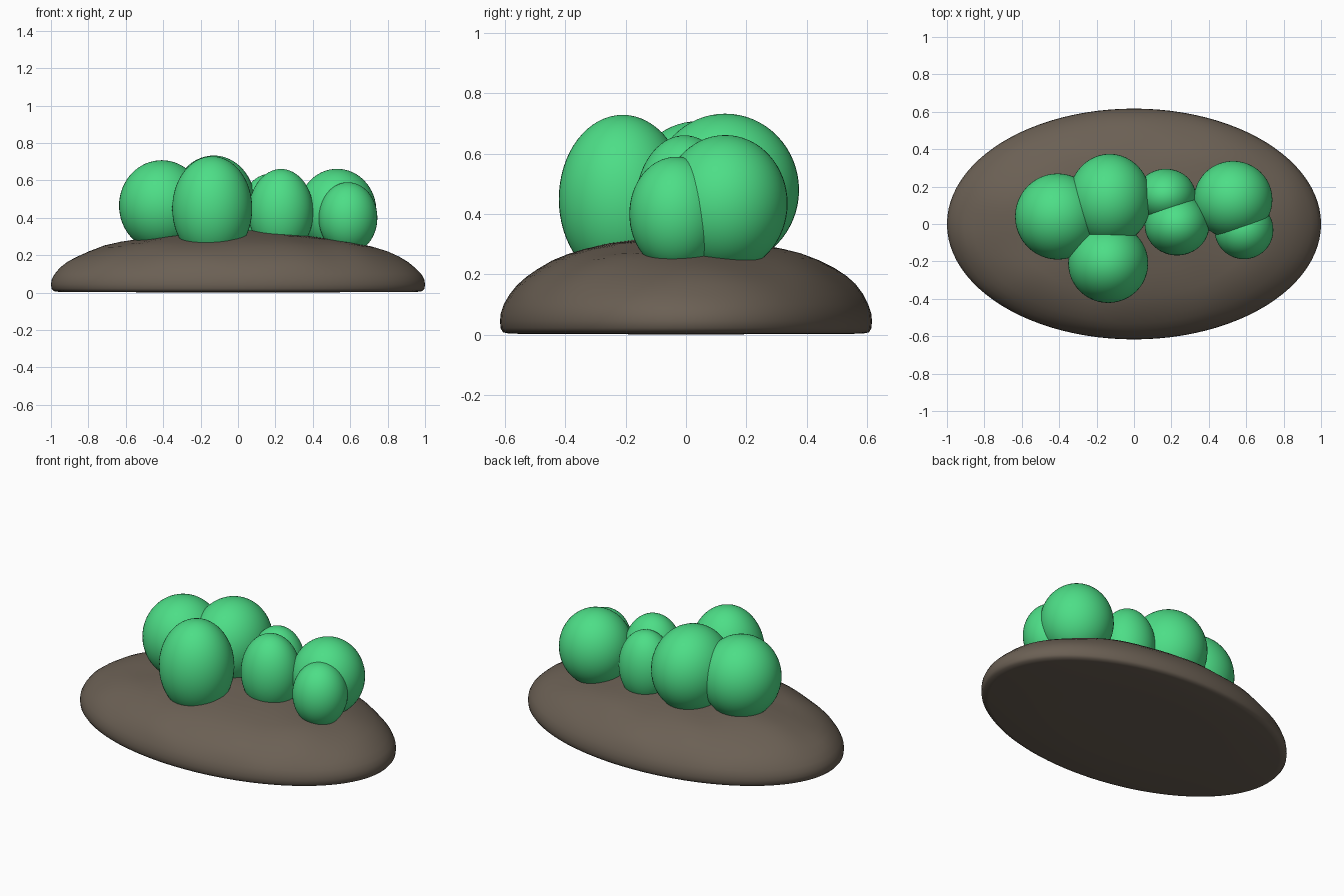
import bpy, bmesh, math
from mathutils import Vector, noise

if "Cube" in bpy.data.objects:
    bpy.data.objects.remove(bpy.data.objects["Cube"])


def material(name, rgb):
    m = bpy.data.materials.new(name)
    m.diffuse_color = (*rgb, 1)
    m.use_nodes = True
    m.node_tree.nodes["Principled BSDF"].inputs["Base Color"].default_value = m.diffuse_color
    return m


rock_mat = material("brown rock", (0.147, 0.117, 0.089))
green_mat = material("bright green", (0.074, 0.73, 0.242))


def finish(bm, name, mat):
    bmesh.ops.recalc_face_normals(bm, faces=bm.faces)
    me = bpy.data.meshes.new(name)
    bm.to_mesh(me)
    bm.free()
    me.materials.append(mat)
    me.shade_smooth()
    ob = bpy.data.objects.new(name, me)
    bpy.context.collection.objects.link(ob)
    return ob


# Low oval rock mound: elliptical rings following a dome profile
profile = [(0.08, 0.333), (0.18, 0.325), (0.3, 0.311), (0.42, 0.3), (0.55, 0.282),
           (0.64, 0.266), (0.72, 0.247), (0.8, 0.219), (0.86, 0.193), (0.91, 0.165),
           (0.95, 0.133), (0.98, 0.1), (0.996, 0.07), (1.0, 0.045), (0.997, 0.022),
           (0.985, 0.008), (0.95, 0.003), (0.5, 0.002)]
SEG = 96
bm = bmesh.new()
rings = []
for r, z in profile:
    ring = []
    for i in range(SEG):
        a = 2 * math.pi * i / SEG
        x, y = r * math.cos(a), 0.617 * r * math.sin(a)
        bump = 0.012 * noise.noise(Vector((x * 4, y * 4, z * 4))) if z > 0.1 else 0
        ring.append(bm.verts.new((x, y, z + bump)))
    rings.append(ring)
for a, b in zip(rings, rings[1:]):
    for i in range(SEG):
        j = (i + 1) % SEG
        bm.faces.new((a[i], a[j], b[j], b[i]))
for ring, z in ((rings[0], 0.336), (rings[-1], 0.0)):
    c = bm.verts.new((0, 0, z))
    for i in range(SEG):
        bm.faces.new((ring[i], ring[(i + 1) % SEG], c))
finish(bm, "rock_base", rock_mat)

# Green bulbs: (centre), (radii)
bulbs = {
    "bulb_left": ((-0.408, 0.04, 0.465), (0.228, 0.23, 0.243)),
    "bulb_back": ((-0.13, 0.13, 0.48), (0.222, 0.245, 0.253)),
    "bulb_front": ((-0.138, -0.21, 0.45), (0.214, 0.212, 0.279)),
    "bulb_middle": ((0.23, -0.005, 0.43), (0.173, 0.163, 0.231)),
    "bulb_middle_back": ((0.17, 0.15, 0.42), (0.16, 0.145, 0.215)),
    "bulb_right": ((0.53, 0.13, 0.435), (0.21, 0.207, 0.227)),
    "bulb_right_front": ((0.588, -0.032, 0.4), (0.157, 0.156, 0.19)),
}
for name, (centre, radii) in bulbs.items():
    bm = bmesh.new()
    bmesh.ops.create_uvsphere(bm, u_segments=48, v_segments=32, radius=1)
    bmesh.ops.scale(bm, vec=radii, verts=bm.verts)
    finish(bm, name, green_mat).location = centre
